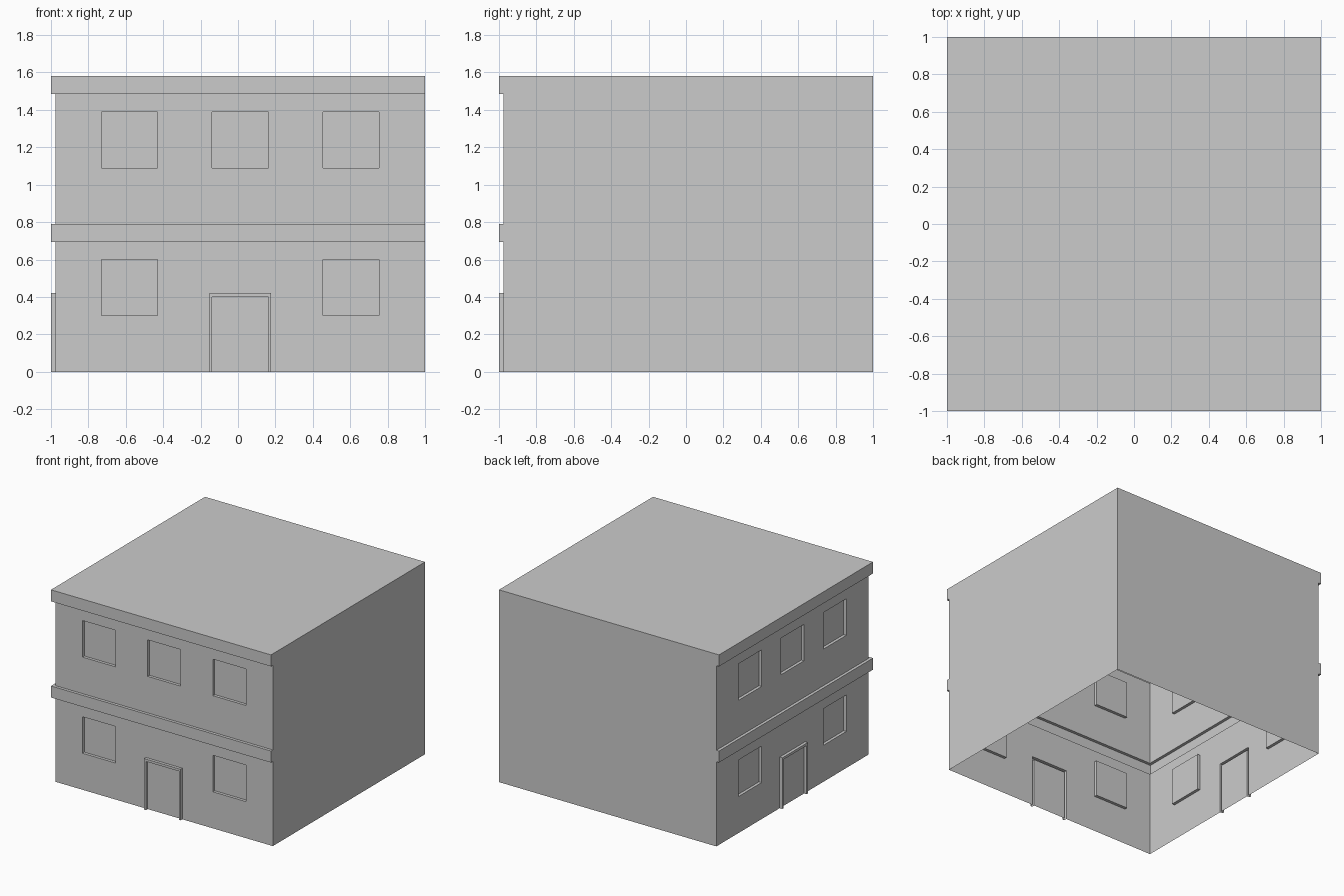
import bpy
from mathutils import Vector

if "Cube" in bpy.data.objects:
    bpy.data.objects.remove(bpy.data.objects["Cube"])

OUT, WALL, RECESS = 1.0, 0.976, 0.952   # distance of trim, wall and window planes from centre
TOP = 1.58
MID = (1 - WALL) / 2                     # middle of each facade


def make_object(name, faces):
    """faces: list of (points, outward direction)"""
    verts, polys = [], []
    for pts, outward in faces:
        pts = [Vector(p) for p in pts]
        normal = Vector()
        for a, b in zip(pts, pts[1:] + pts[:1]):
            normal += a.cross(b)
        if normal.dot(Vector(outward)) < 0:
            pts.reverse()
        polys.append(range(len(verts), len(verts) + len(pts)))
        verts += pts
    mesh = bpy.data.meshes.new(name)
    mesh.from_pydata([tuple(v) for v in verts], [], [list(p) for p in polys])
    obj = bpy.data.objects.new(name, mesh)
    bpy.context.collection.objects.link(obj)
    return obj


def front(u, d, z):
    return (u, -d, z)


def left(u, d, z):
    return (-d, u, z)


def facade(name, side, z0, z1, regions):
    """Stepped wall: regions are (u0, u1, z0, z1, depth), later ones win."""
    us = sorted({-WALL, 1.0} | {u for r in regions for u in r[:2]})
    zs = sorted({z0, z1} | {z for r in regions for z in r[2:4]})

    def depth(i, j):
        u, z = (us[i] + us[i + 1]) / 2, (zs[j] + zs[j + 1]) / 2
        d = WALL
        for r in regions:
            if r[0] < u < r[1] and r[2] < z < r[3]:
                d = r[4]
        return d

    faces = []
    for i in range(len(us) - 1):
        for j in range(len(zs) - 1):
            a, b, c, e, d = us[i], us[i + 1], zs[j], zs[j + 1], depth(i, j)
            faces.append(([side(a, d, c), side(b, d, c), side(b, d, e), side(a, d, e)],
                          side(0, 1, 0)))
            if i + 2 < len(us) and depth(i + 1, j) != d:
                n = depth(i + 1, j)
                faces.append(([side(b, d, c), side(b, n, c), side(b, n, e), side(b, d, e)],
                              side(d - n, 0, 0)))
            if j + 2 < len(zs) and depth(i, j + 1) != d:
                n = depth(i, j + 1)
                faces.append(([side(a, d, e), side(b, d, e), side(b, n, e), side(a, n, e)],
                              side(0, 0, d - n)))
    make_object(name, faces)


def window(centre, z):
    return (centre - 0.15, centre + 0.15, z, z + 0.30, RECESS)


# Facades with recessed windows and a framed door
for label, side, gap in (("front", front, 0.593), ("left", left, 0.55)):
    door = [(MID - 0.165, MID + 0.165, 0, 0.42, OUT), (MID - 0.15, MID + 0.15, 0, 0.40, WALL)]
    facade(label + "_ground_floor", side, 0, 0.695,
           [window(MID - gap, 0.30), window(MID + gap, 0.30)] + door)
    facade(label + "_upper_floor", side, 0.79, 1.485,
           [window(MID + k * gap, 1.09) for k in (-1, 0, 1)])

# Ledge bands wrapping the front left corner
for name, z0, z1 in (("middle_band", 0.695, 0.79), ("top_band", 1.485, TOP)):
    faces = []
    for side in (front, left):
        faces.append(([side(-OUT, OUT, z0), side(1, OUT, z0), side(1, OUT, z1), side(-OUT, OUT, z1)],
                      side(0, 1, 0)))
        for z, up in ((z0, -1), (z1, 1)):
            if z < TOP:
                faces.append(([side(-OUT, OUT, z), side(1, OUT, z), side(1, WALL, z),
                               side(-WALL, WALL, z)], (0, 0, up)))
    make_object(name, faces)

# Plain side and back walls, cut to the band profile
profile = [(WALL, 0), (WALL, 0.695), (OUT, 0.695), (OUT, 0.79),
           (WALL, 0.79), (WALL, 1.485), (OUT, 1.485), (OUT, TOP)]
for name, side in (("right_wall", front), ("back_wall", left)):
    make_object(name, [([side(1, d, z) for d, z in profile] + [side(1, -1, TOP), side(1, -1, 0)],
                        side(1, 0, 0))])

# Flat roof
make_object("roof", [([(-1, -1, TOP), (1, -1, TOP), (1, 1, TOP), (-1, 1, TOP)], (0, 0, 1))])
